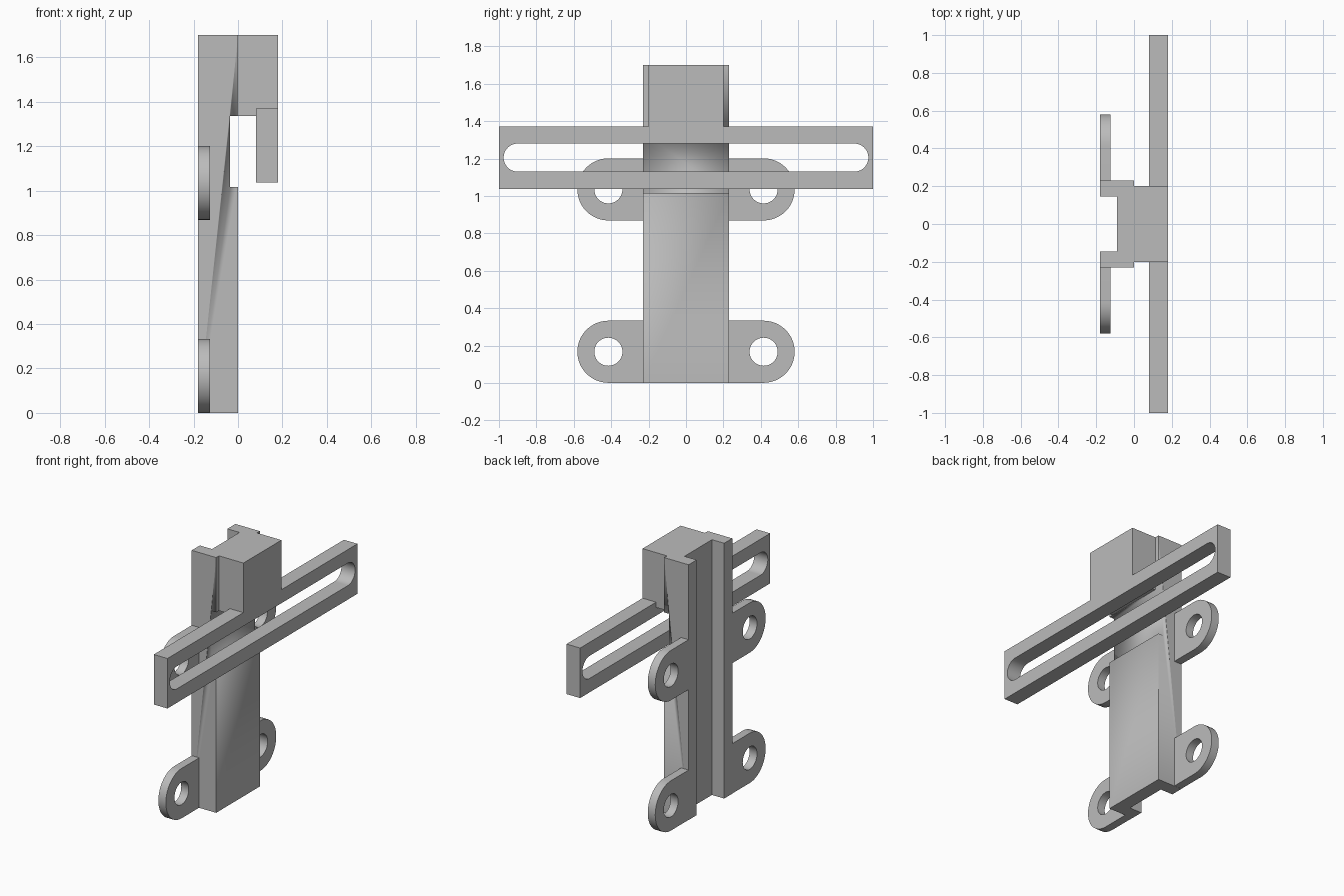
import bpy
import math
from mathutils import Matrix

cube = bpy.data.objects.get("Cube")
if cube:
    bpy.data.objects.remove(cube, do_unlink=True)

grey = bpy.data.materials.new("plain grey")
grey.use_nodes = True
colour = (0.5, 0.5, 0.5, 1)
grey.diffuse_color = colour
grey.node_tree.nodes["Principled BSDF"].inputs["Base Color"].default_value = colour

# Local x, y, depth become world y, z, x
FACING_X = Matrix(((0, 0, 1, 0), (1, 0, 0, 0), (0, 1, 0, 0), (0, 0, 0, 1)))


def arc(cx, cy, r, start, end, steps=24):
    angles = [math.radians(start + (end - start) * i / steps) for i in range(steps + 1)]
    return [(cx + r * math.cos(a), cy + r * math.sin(a)) for a in angles]


def rect(x0, x1, y0, y1):
    return [(x0, y0), (x1, y0), (x1, y1), (x0, y1)]


def plate(name, loops, low, high, facing=Matrix()):
    """Extrude an outline, with any further loops as holes, from low to high."""
    curve = bpy.data.curves.new(name, "CURVE")
    curve.dimensions = "2D"
    curve.fill_mode = "BOTH"
    curve.extrude = (high - low) / 2
    for loop in loops:
        spline = curve.splines.new("POLY")
        spline.points.add(len(loop) - 1)
        for point, (x, y) in zip(spline.points, loop):
            point.co = (x, y, 0, 1)
        spline.use_cyclic_u = True
    obj = bpy.data.objects.new(name, curve)
    bpy.context.collection.objects.link(obj)
    bpy.ops.object.select_all(action="DESELECT")
    obj.select_set(True)
    bpy.context.view_layer.objects.active = obj
    bpy.ops.object.convert(target="MESH")
    obj = bpy.context.object
    obj.data.transform(facing @ Matrix.Translation((0, 0, (low + high) / 2)))
    # Weld the caps to the walls
    bpy.ops.object.mode_set(mode="EDIT")
    bpy.ops.mesh.select_all(action="SELECT")
    bpy.ops.mesh.remove_doubles(threshold=0.0001)
    bpy.ops.mesh.normals_make_consistent(inside=False)
    bpy.ops.object.mode_set(mode="OBJECT")
    bpy.ops.object.shade_smooth_by_angle(angle=math.radians(30))
    obj.data.materials.clear()
    obj.data.materials.append(grey)
    return obj


# Upright channel with a groove down the back
channel = [(-0.18, -0.23), (0, -0.23), (0, 0.23), (-0.18, 0.23),
           (-0.18, 0.145), (-0.09, 0.145), (-0.09, -0.145), (-0.18, -0.145)]
body = plate("channel_body", [channel], 0, 1.7)

# Shallow relief across the channel behind the slotted bar
cutter = plate("relief_cutter", [rect(-0.035, 0.1, -0.4, 0.4)], 1.017, 1.335)
cutter.hide_render = True
relief = body.modifiers.new("relief", "BOOLEAN")
relief.operation = "DIFFERENCE"
relief.solver = "EXACT"
relief.object = cutter
bpy.context.view_layer.objects.active = body
bpy.ops.object.modifier_apply(modifier=relief.name)
bpy.data.objects.remove(cutter, do_unlink=True)

# Head block that carries the bar
plate("head_block", [rect(0, 0.18, -0.2, 0.2)], 1.335, 1.7)

# Cross bar with a long round-ended slot
slot = arc(0.9, 1.205, 0.075, -90, 90) + arc(-0.9, 1.205, 0.075, 90, 270)
plate("slotted_bar", [rect(-1, 1, 1.037, 1.37), slot], 0.08, 0.18, FACING_X)

# Four mounting lugs with bolt holes
for level, z in (("lower", 0.167), ("upper", 1.035)):
    for side, s in (("left", 1), ("right", -1)):
        end = [(s * y, h) for y, h in arc(0.415, z, 0.166, -90, 90)]
        outline = [(s * 0.2, z - 0.166)] + end + [(s * 0.2, z + 0.166)]
        hole = arc(s * 0.415, z, 0.075, 0, 352.5, 47)
        plate(f"{level}_{side}_lug", [outline, hole], -0.18, -0.125, FACING_X)
